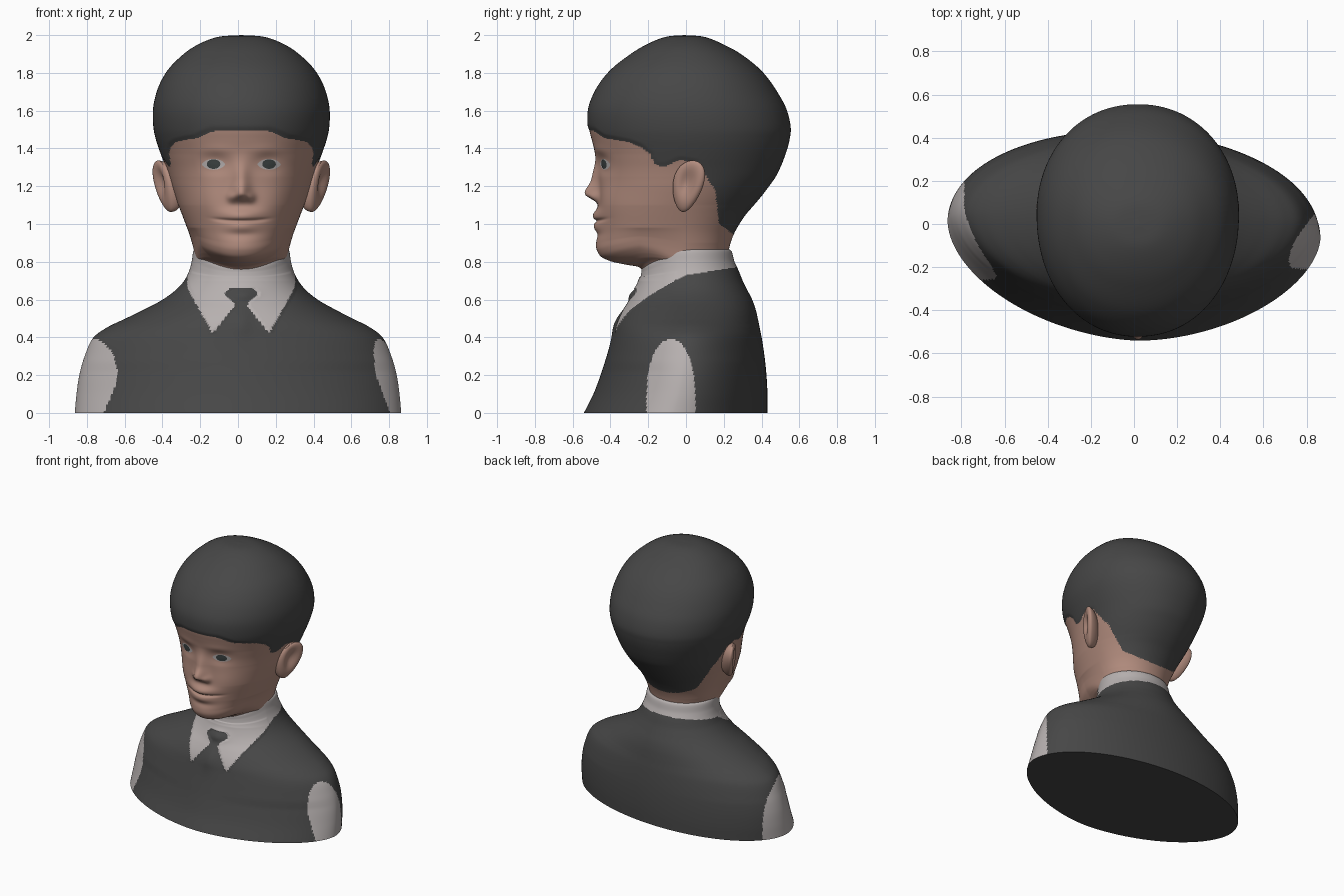
import bpy, bmesh, math
from mathutils import Vector
from mathutils.bvhtree import BVHTree

if "Cube" in bpy.data.objects:
    bpy.data.objects.remove(bpy.data.objects["Cube"])

CX = 0.0175  # the head sits slightly off centre


def material(name, rgb):
    m = bpy.data.materials.new(name)
    m.diffuse_color = (*rgb, 1)
    m.use_nodes = True
    m.node_tree.nodes["Principled BSDF"].inputs["Base Color"].default_value = m.diffuse_color
    return m


SKIN = material("skin", (0.45, 0.265, 0.21))
DARK = material("charcoal", (0.062, 0.062, 0.062))
WHITE = material("shirt_white", (0.47, 0.435, 0.43))
IRIS = material("iris", (0.045, 0.055, 0.055))


def clamp(v):
    return max(0.0, min(1.0, v))


def gauss(dx, dz, sx, sz):
    return math.exp(-(dx / sx) ** 2 - (dz / sz) ** 2)


def interp(table, x):
    for (x0, v0), (x1, v1) in zip(table, table[1:]):
        if x <= x1:
            return v0 + (v1 - v0) * clamp((x - x0) / (x1 - x0))
    return table[-1][1]


def spline(keys, steps):
    """Smooth curve through rows of numbers, spaced by distance between rows."""
    h = [math.dist(a, b) ** 0.7 for a, b in zip(keys, keys[1:])]
    n = len(keys)

    def tangent(i, c):
        if i == 0 or i == n - 1:
            j = min(i, n - 2)
            return (keys[j + 1][c] - keys[j][c]) / h[j]
        d0 = (keys[i][c] - keys[i - 1][c]) / h[i - 1]
        d1 = (keys[i + 1][c] - keys[i][c]) / h[i]
        return (d0 * h[i] + d1 * h[i - 1]) / (h[i] + h[i - 1])

    out = []
    for i in range(n - 1):
        for s in range(steps):
            t = s / steps
            out.append([(2 * t ** 3 - 3 * t * t + 1) * keys[i][c] + (3 * t * t - 2 * t ** 3) * keys[i + 1][c]
                        + h[i] * ((t ** 3 - 2 * t * t + t) * tangent(i, c) + (t ** 3 - t * t) * tangent(i + 1, c))
                        for c in range(len(keys[0]))])
    return out + [list(keys[-1])]


def loft(name, keys, steps, seg, point, mats, rule, cap_rings):
    """Skin rings given as (z, half width, front y, back y)."""
    bm = bmesh.new()
    rings = []
    for z, w, yf, yb in spline(keys, steps):
        rings.append([bm.verts.new(point(z, w, yf, yb, 2 * math.pi * (i + 0.5) / seg)) for i in range(seg)])
    for a, b in zip(rings, rings[1:]):
        for i in range(seg):
            j = (i + 1) % seg
            bm.faces.new((a[i], a[j], b[j], b[i])).smooth = True
    for r in cap_rings:
        bm.faces.new(rings[r])
    bmesh.ops.remove_doubles(bm, verts=bm.verts, dist=1e-5)
    bmesh.ops.recalc_face_normals(bm, faces=bm.faces)
    for f in bm.faces:
        f.material_index = rule(f.calc_center_median())
    return finish(name, bm, mats)


def finish(name, bm, mats):
    me = bpy.data.meshes.new(name)
    bm.to_mesh(me)
    bm.free()
    for m in mats:
        me.materials.append(m)
    ob = bpy.data.objects.new(name, me)
    bpy.context.collection.objects.link(ob)
    return ob


def superellipse(w, yf, yb, mid, p, t):
    c, s = math.cos(t), math.sin(t)
    y0 = yf + (yb - yf) * mid
    x = math.copysign(abs(c) ** (2 / p), c) * w
    y = math.copysign(abs(s) ** (2 / p), s) * ((yb - y0) if s > 0 else (y0 - yf))
    return x, y0 + y


# Head, hair and neck
HEAD = [(2.0, 0, -.01, -.01), (1.99, .125, -.11, .10), (1.95, .23, -.21, .20), (1.9, .305, -.293, .29),
        (1.8, .40, -.415, .41), (1.7, .448, -.485, .483), (1.6, .468, -.52, .535), (1.5, .464, -.518, .555),
        (1.45, .453, -.506, .549), (1.4, .437, -.492, .537), (1.35, .419, -.48, .52), (1.3, .40, -.47, .50),
        (1.25, .383, -.464, .475), (1.2, .368, -.46, .44), (1.15, .351, -.459, .402), (1.1, .333, -.46, .36),
        (1.05, .314, -.462, .317), (1.0, .295, -.465, .283), (.95, .277, -.468, .255), (.9, .262, -.47, .236),
        (.86, .252, -.468, .226), (.83, .246, -.452, .22), (.805, .242, -.405, .215), (.785, .239, -.32, .212),
        (.765, .236, -.24, .21), (.7, .23, -.215, .205), (.62, .22, -.2, .19)]
HAIRLINE = [(-.6, 1.495), (-.49, 1.495), (-.43, 1.455), (-.3, 1.432), (-.24, 1.41), (-.19, 1.37), (-.16, 1.31),
            (-.11, 1.305), (-.03, 1.34), (.06, 1.325), (.10, 1.26), (.155, 1.18), (.175, 1.0), (.26, .94), (.6, .94)]


def face_relief(u, z):
    a = abs(u)
    m = z - 0.5 * u * u  # mouth curves up at the corners
    d = 0.070 * gauss(u, z - 1.16, .045, .055 if z > 1.16 else .036)          # nose tip
    d += 0.030 * gauss(u, z - 1.25, .042, .075)                               # nose bridge
    d += 0.022 * gauss(a - .05, z - 1.14, .024, .026)                         # nostrils
    d += 0.030 * gauss(u, m - 1.045, .10, .035)                               # upper lip
    d += 0.020 * gauss(u, m - .985, .09, .030)                                # lower lip
    d -= 0.014 * math.exp(-(u / .135) ** 4 - ((m - 1.016) / .009) ** 2)       # mouth line
    d -= 0.004 * gauss(u, z - .945, .08, .02)
    d += 0.006 * gauss(u, z - .89, .09, .04)                                  # chin
    d += 0.016 * gauss(a - .18, z - 1.12, .10, .10)                           # cheeks
    d -= 0.026 * gauss(a - .14, z - 1.32, .065, .045)                         # eye sockets
    d += 0.017 * gauss(a - .147, z - 1.317, .05, .03)                         # eyeballs
    d += 0.005 * gauss(a - .13, z - 1.39, .09, .03)                           # brows
    return d


def head_point(z, w, yf, yb, t):
    x, y = superellipse(w, yf, yb, .53 + .1 * clamp((1.1 - z) / .2), 2.1, t)
    skin = clamp(1 - (z - interp(HAIRLINE, y)) / .02) * clamp((z - 1.25) / .12)
    x, y = x * (1 - .012 * skin), y * (1 - .012 * skin)
    if y < -.1:
        y -= face_relief(x, z)
    z += 1.5 * x * x * clamp((.98 - z) / .18) * clamp(-y / .25)  # jaw rises to the sides
    return x + CX, y, z


head = loft("head", HEAD, 9, 220, head_point, [SKIN, DARK],
            lambda c: int(c.z > interp(HAIRLINE, c.y)), [-1])


# Torso with vest, collar, tie and sleeves
TORSO = [(0, .864, -.54, .43), (.1, .855, -.49, .43), (.2, .84, -.452, .425), (.3, .812, -.42, .415),
         (.4, .765, -.39, .40), (.45, .70, -.376, .39), (.5, .60, -.355, .38), (.55, .50, -.325, .368),
         (.6, .41, -.29, .35), (.65, .345, -.265, .325), (.7, .302, -.248, .30), (.75, .277, -.24, .28),
         (.8, .263, -.236, .257), (.86, .252, -.232, .238), (.868, .236, -.214, .215)]


def torso_colour(c):
    u = abs(c.x - .015)
    # sleeves
    yc, hw = (-.08, .13) if c.x > 0 else (-.03, .23)
    if abs(c.x) > .6 and .0001 < c.z < .39 and abs(c.y - yc) < hw * (1 - (c.z / .39) ** 3) ** .5:
        return 1
    # tie knot and the top of the tie
    if c.y < 0 and (.59 < c.z < .66 and u < .085 - 1.3 * max(0, abs(c.z - .63) - .008)
                    or c.z < .6 and u < .036):
        return 0
    # collar
    if c.y > 0:
        return int(c.z > .73 + .15 * c.y)
    edge = .57 - (u - .03) * 1.25 if u < .15 else min(.42 + (u - .15) * 1.8, .73)
    return int(c.z > edge + (.73 - edge) * clamp((c.y + .12) / .12))


def torso_point(z, w, yf, yb, t):
    p = 2.0 - .15 * clamp(1 - abs(z - .47) / .2)
    if math.sin(t) < 0 and z < .47:  # front tapers towards the arms
        p -= (.27 if math.cos(t) > 0 else .17) * clamp((.47 - z) / .25)
    x, y = superellipse(w, yf, yb, .53, p, t)
    if y < -.05:
        u = x - .015
        y -= .022 * gauss(u, z - .625, .07, .035) + .012 * gauss(u, z - .48, .05, .08)
        if .3 < z < .75 and abs(x) < .4 and torso_colour(Vector((x, y, z))):
            y -= .006
    y -= .045 * x * clamp(1 - z / .8)  # shoulders turned slightly
    if z > .7:
        z = .7 + (z - .7) * (1 - .55 * clamp((-.05 - y) / .18))  # collar dips at the throat
    return x + CX * clamp((z - .4) / .3), y, z


loft("torso", TORSO, 9, 320, torso_point, [DARK, WHITE], torso_colour, [0])


# Ears
def ear(name, side):
    bm = bmesh.new()
    bmesh.ops.create_uvsphere(bm, u_segments=40, v_segments=28, radius=1)
    for v in bm.verts:
        p = v.co.copy()
        a = p.x * (.04 if p.x > 0 else .09)
        if p.x > 0:
            a -= .04 * gauss(p.y + .1, p.z - .15, .5, .55)
        z = p.z * .136
        y = p.y * .08 * (1 + .25 * p.z) + .18 * z
        a += .17 * z + .42 * y
        v.co = (CX + side * (a + .408), y + .01, z + 1.2)
    bmesh.ops.recalc_face_normals(bm, faces=bm.faces)
    for f in bm.faces:
        f.smooth = True
    finish(name, bm, [SKIN])


# Eyes: thin plates laid on the face
tree = BVHTree.FromPolygons([v.co for v in head.data.vertices], [p.vertices for p in head.data.polygons])


def plate(name, x0, z0, rx, rz, power, lift, mat, seg=32, rows=6):
    bm = bmesh.new()

    def on_face(x, z):
        hit = tree.ray_cast(Vector((x, -1, z)), Vector((0, 1, 0)))[0]
        return bm.verts.new((x, hit.y - lift, z))

    rings = []
    for r in range(1, rows + 1):
        ring = []
        for i in range(seg):
            t = 2 * math.pi * i / seg
            s = math.copysign(abs(math.sin(t)) ** power, math.sin(t))
            ring.append(on_face(x0 + rx * math.cos(t) * r / rows, z0 + rz * s * r / rows))
        rings.append(ring)
    mid = on_face(x0, z0)
    for i in range(seg):
        j = (i + 1) % seg
        bm.faces.new((mid, rings[0][i], rings[0][j])).smooth = True
        for a, b in zip(rings, rings[1:]):
            bm.faces.new((a[i], b[i], b[j], a[j])).smooth = True
    for f in bm.faces:
        f.normal_update()
        if f.normal.y > 0:
            f.normal_flip()
    finish(name, bm, [mat])


for label, side in (("left", -1), ("right", 1)):
    ear("ear_" + label, side)
    ex = CX + side * .147
    plate("eye_white_" + label, ex, 1.316, .062, .029, 1.4, .003, WHITE)
    plate("iris_" + label, ex, 1.317, .036, .025, 1.0, .006, IRIS)
